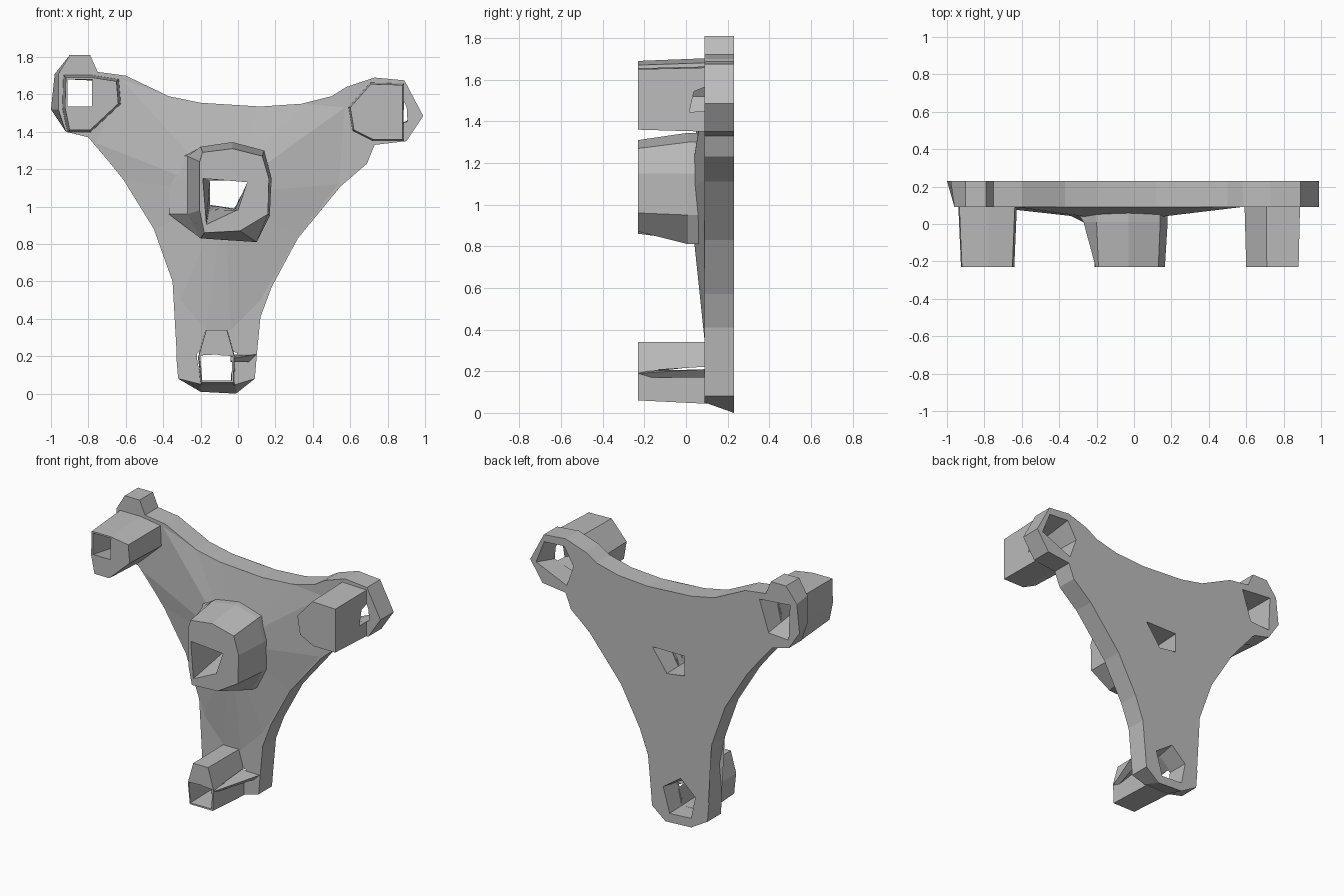
import bpy, bmesh

cube = bpy.data.objects.get("Cube")
if cube:
    bpy.data.objects.remove(cube, do_unlink=True)

FRONT, FACE, BACK = -0.23, 0.09, 0.23

grey = bpy.data.materials.new("plain grey")
grey.use_nodes = True
grey.diffuse_color = (0.5, 0.5, 0.5, 1)
grey.node_tree.nodes["Principled BSDF"].inputs["Base Color"].default_value = (0.5, 0.5, 0.5, 1)


def loft(name, *sections):
    """Closed solid through (y, [(x, z), ...]) sections of equal point count."""
    bm = bmesh.new()
    rings = [[bm.verts.new((x, y, z)) for x, z in pts] for y, pts in sections]
    for a, b in zip(rings, rings[1:]):
        for i in range(len(a)):
            j = (i + 1) % len(a)
            bm.faces.new((a[i], a[j], b[j], b[i]))
    caps = [bm.faces.new(rings[0]), bm.faces.new(rings[-1])]
    bmesh.ops.triangulate(bm, faces=caps)
    bmesh.ops.recalc_face_normals(bm, faces=bm.faces[:])
    mesh = bpy.data.meshes.new(name)
    bm.to_mesh(mesh)
    bm.free()
    mesh.materials.append(grey)
    ob = bpy.data.objects.new(name, mesh)
    bpy.context.collection.objects.link(ob)
    return ob


def cut(ob, cutters):
    """Subtract the cutters and bake the result."""
    for c in cutters:
        mod = ob.modifiers.new("hole", "BOOLEAN")
        mod.operation, mod.solver, mod.object = "DIFFERENCE", "EXACT", c
    dg = bpy.context.evaluated_depsgraph_get()
    mesh = bpy.data.meshes.new_from_object(ob.evaluated_get(dg))
    ob.modifiers.clear()
    ob.data = mesh


def scaled(pts, k, cx, cz):
    return [(cx + (x - cx) * k, cz + (z - cz) * k) for x, z in pts]


# Three-armed back plate, slightly chamfered at the foot and right end
outline = [
    (-1, 1.52), (-.98, 1.71), (-.9, 1.81), (-.79, 1.81), (-.75, 1.72), (-.6, 1.7),
    (-.37, 1.59), (-.2, 1.555), (0, 1.54), (.12, 1.535), (.34, 1.55), (.5, 1.59),
    (.58, 1.64), (.73, 1.69), (.89, 1.675), (.99, 1.485), (.9, 1.35), (.73, 1.33),
    (.69, 1.23), (.55, 1.11), (.32, .83), (.18, .57), (.12, .41), (.1, .2),
    (.09, .08), (-.01, 0), (-.2, .01), (-.32, .08), (-.33, .2), (-.31, .41),
    (-.35, .6), (-.45, .88), (-.61, 1.14), (-.69, 1.24), (-.8, 1.37), (-.92, 1.4)]
plate = loft("back_plate",
             (FACE, [(max(x, -.96), max(z, .05)) for x, z in outline]), (BACK, outline))

# Shallow raised web rising to the hub
web = [(-.62, 1.68), (-.37, 1.59), (-.2, 1.555), (.12, 1.535), (.34, 1.55), (.57, 1.53),
       (.54, 1.12), (.32, .84), (.12, .5), (-.04, .34), (-.17, .34), (-.31, .5),
       (-.44, .88), (-.6, 1.14), (-.76, 1.34)]
web_part = loft("raised_web", (FACE, web), (.04, scaled(web, .35, -.07, 1.07)))

# Central hub with a flared base
hub_base = [(-.37, 1.15), (-.3, 1.27), (-.2, 1.32), (-.03, 1.345), (.14, 1.3),
            (.18, 1.15), (.17, .95), (.1, .81), (-.2, .83), (-.37, .96)]
hub_mid = [(max(x, -.27), z) for x, z in hub_base]
hub_front = [(-.205, 1.15), (-.205, 1.24), (-.19, 1.29), (-.03, 1.31), (.13, 1.27),
             (.165, 1.15), (.16, .96), (.01, .87), (-.18, .86), (-.205, .98)]
hub = loft("centre_hub", (FRONT, hub_front), (.01, hub_mid), (.06, hub_base), (.1, hub_base))

# Arm-end posts
right_pts = [(-.92, 1.69), (-.78, 1.69), (-.65, 1.67), (-.64, 1.55), (-.79, 1.41),
             (-.9, 1.41), (-.925, 1.53)]
right_post = loft("upper_right_post", (FRONT, right_pts),
                  (.1, scaled(right_pts, 1.1, -.78, 1.56)))
left_pts = [(.6, 1.53), (.71, 1.655), (.88, 1.65), (.88, 1.36), (.72, 1.36), (.62, 1.41)]
left_post = loft("upper_left_post", (FRONT, left_pts),
                 (.1, scaled(left_pts, 1.06, .75, 1.52)))
foot_pts = [(-.17, .34), (-.06, .34), (-.02, .2), (-.025, .06), (-.195, .06), (-.21, .2)]
foot_post = loft("lower_post", (FRONT, foot_pts),
                 (.1, scaled(foot_pts, 1.06, -.11, .33)))

# Small sloping fin beside the lower post
loft("lower_fin", (FRONT, [(-.04, .2), (-.02, .19), (-.04, .17)]),
     (.1, [(-.04, .21), (.1, .21), (.06, .17)]))

# Tapered openings
cutters = {
    "right": loft("right_cutter",
                  (-.25, [(-.91, 1.68), (-.78, 1.68), (-.78, 1.54), (-.91, 1.54)]),
                  (.25, [(-.93, 1.69), (-.7, 1.67), (-.77, 1.46), (-.92, 1.45)])),
    "left": loft("left_cutter",
                 (-.15, [(.68, 1.52), (.73, 1.6), (.83, 1.6), (.84, 1.42), (.72, 1.41)]),
                 (.25, [(.67, 1.52), (.74, 1.64), (.89, 1.63), (.95, 1.48), (.72, 1.38)])),
    "foot": loft("foot_cutter",
                 (-.25, [(-.2, .2), (-.11, .205), (-.03, .2), (-.035, .07), (-.19, .07)]),
                 (.25, [(-.23, .22), (-.12, .32), (.01, .23), (-.04, .06), (-.2, .07)])),
    "hub": loft("hub_cutter",
                (-.25, [(-.19, 1.15), (.05, 1.13), (0, .98), (-.17, .9)]),
                (.25, [(-.15, 1.14), (.09, 1.14), (-.02, .99), (-.15, 1.01)])),
}
cut(plate, cutters.values())
cut(web_part, [cutters["hub"]])
for part, key in ((right_post, "right"), (left_post, "left"),
                  (foot_post, "foot"), (hub, "hub")):
    cut(part, [cutters[key]])
for c in cutters.values():
    bpy.data.objects.remove(c, do_unlink=True)
